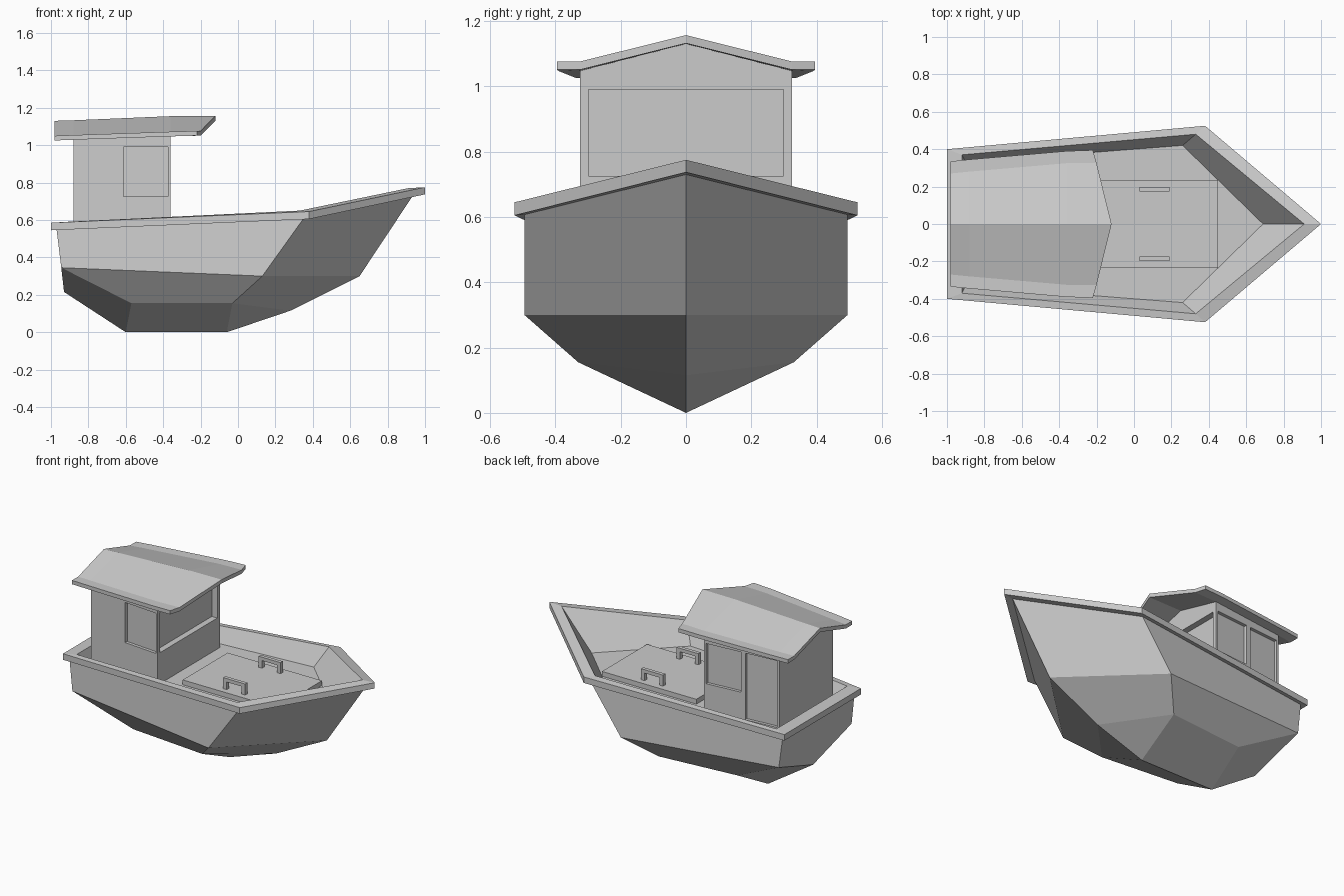
import bpy, bmesh, math
from mathutils import Matrix

if "Cube" in bpy.data.objects:
    bpy.data.objects.remove(bpy.data.objects["Cube"])


def finish(bm, name, mirror=False):
    """Turn a bmesh into an object, optionally mirrored across y = 0."""
    if mirror:
        geom = bm.verts[:] + bm.edges[:] + bm.faces[:]
        bmesh.ops.mirror(bm, geom=geom, axis='Y', merge_dist=0.0005)
        bmesh.ops.remove_doubles(bm, verts=bm.verts[:], dist=0.0005)
    bmesh.ops.recalc_face_normals(bm, faces=bm.faces[:])
    me = bpy.data.meshes.new(name)
    bm.to_mesh(me)
    bm.free()
    ob = bpy.data.objects.new(name, me)
    bpy.context.collection.objects.link(ob)
    return ob


def box(name, lo, hi, rot=0.0):
    """Box between two corners, turned about z around its centre."""
    bm = bmesh.new()
    size = [b - a for a, b in zip(lo, hi)]
    mid = [(a + b) / 2 for a, b in zip(lo, hi)]
    bmesh.ops.create_cube(bm, size=1, matrix=Matrix.Translation(mid)
                          @ Matrix.Rotation(rot, 4, 'Z') @ Matrix.Diagonal((*size, 1)))
    return finish(bm, name)


# Hull: half loops (stern centre, stern corner, shoulder, bow), from chine to deck
bm = bmesh.new()
DECK = 0.52


def half_loop(stern, shoulder, bow):
    pts = [(stern[0], 0, stern[2]), stern, shoulder, bow]
    return [bm.verts.new(p) for p in pts]


loops = [
    half_loop((-0.945, 0.38, 0.345), (0.13, 0.495, 0.30), (0.65, 0, 0.30)),    # chine
    half_loop((-0.97, 0.375, 0.55), (0.35, 0.495, 0.607), (0.935, 0, 0.73)),   # sheer
    half_loop((-1.0, 0.40, 0.545), (0.38, 0.525, 0.605), (1.0, 0, 0.737)),     # rail underside
    half_loop((-1.0, 0.40, 0.585), (0.38, 0.525, 0.645), (1.0, 0, 0.775)),     # rail top
    half_loop((-0.92, 0.37, 0.59), (0.33, 0.48, 0.65), (0.91, 0, 0.77)),       # rail inside
    half_loop((-0.90, 0.33, DECK), (0.26, 0.42, DECK), (0.69, 0, DECK)),       # deck edge
]
for a, b in zip(loops, loops[1:]):
    for i in range(3):
        bm.faces.new((a[i], a[i + 1], b[i + 1], b[i]))
bm.faces.new(loops[-1])
# Underbody below the chine
mid, corner, shoulder, bow = loops[0]
heel, keel_a, keel_b, fore, bilge_a, bilge_b = [bm.verts.new(p) for p in (
    (-0.93, 0, 0.215), (-0.6, 0, 0), (-0.06, 0, 0), (0.28, 0, 0.115),
    (-0.57, 0.28, 0.155), (-0.03, 0.33, 0.155))]
for f in ((mid, corner, heel), (corner, bilge_a, keel_a, heel),
          (corner, shoulder, bilge_b, bilge_a), (bilge_a, bilge_b, keel_b, keel_a),
          (shoulder, bow, fore, bilge_b), (bilge_b, fore, keel_b)):
    bm.faces.new(f)
finish(bm, "hull", mirror=True)

# Cabin: gabled body tapering toward the stern
bm = bmesh.new()
rings = []
for x, w, eave, ridge in ((-0.88, 0.28, 1.03, 1.108), (-0.36, 0.325, 1.052, 1.132)):
    rings.append([bm.verts.new((x, y, z)) for y, z in (
        (-w, DECK - 0.01), (w, DECK - 0.01), (w, eave), (0, ridge), (-w, eave))])
for i in range(5):
    j = (i + 1) % 5
    bm.faces.new((rings[0][i], rings[0][j], rings[1][j], rings[1][i]))
for r in rings:
    bm.faces.new(r)
cabin = finish(bm, "cabin")

# Recesses: windscreen, side windows and the door on the far side
taper = math.atan2(0.045, 0.52)


def side_cutter(x0, x1, z0, z1, side):
    y = 0.28 + 0.045 * ((x0 + x1) / 2 + 0.88) / 0.52
    ys = sorted((side * (y - 0.02), side * (y + 0.05)))
    return box("recess_cutter", (x0, ys[0], z0), (x1, ys[1], z1), side * taper)


cutters = [box("recess_cutter", (-0.40, -0.298, 0.725), (-0.30, 0.298, 0.99)),
           side_cutter(-0.615, -0.375, 0.725, 0.99, 1),
           side_cutter(-0.615, -0.375, 0.725, 0.99, -1),
           side_cutter(-0.865, -0.645, 0.55, 0.99, 1)]
bpy.context.view_layer.objects.active = cabin
for c in cutters:
    c.hide_render = True
    mod = cabin.modifiers.new("recess", 'BOOLEAN')
    mod.operation = 'DIFFERENCE'
    mod.solver = 'EXACT'
    mod.object = c
    bpy.ops.object.modifier_apply(modifier=mod.name)
    bpy.data.objects.remove(c)

# Roof: half sections (ridge, slope foot, eave), with a pointed front
bm = bmesh.new()
T = 0.025
sections = [
    ((-0.98, 0, 1.13), (-0.98, 0.27, 1.05), (-0.98, 0.335, 1.05)),
    ((-0.88, 0, 1.133), (-0.88, 0.28, 1.054), (-0.88, 0.345, 1.054)),
    ((-0.36, 0, 1.155), (-0.36, 0.325, 1.072), (-0.36, 0.39, 1.072)),
    ((-0.12, 0, 1.157), (-0.20, 0.325, 1.076), (-0.22, 0.395, 1.076)),
]
rows = []
for s in sections:
    top = [bm.verts.new(p) for p in s]
    rows.append(top + [bm.verts.new((x, y, z - T)) for x, y, z in reversed(s)])
for a, b in zip(rows, rows[1:]):
    for i in range(5):
        bm.faces.new((a[i], a[i + 1], b[i + 1], b[i]))
for r in (rows[0], rows[-1]):
    bm.faces.new((r[0], r[1], r[4], r[5]))
    bm.faces.new((r[1], r[2], r[3], r[4]))
finish(bm, "roof", mirror=True)

# Hatch cover with two handles
box("hatch", (-0.24, -0.235, DECK - 0.01), (0.45, 0.235, 0.552))
for side, y in (("near", -0.185), ("far", 0.185)):
    bm = bmesh.new()
    outline = [(0.03, 0.545), (0.03, 0.625), (0.19, 0.625), (0.19, 0.545),
               (0.165, 0.545), (0.165, 0.602), (0.055, 0.602), (0.055, 0.545)]
    face = bm.faces.new([bm.verts.new((x, y - 0.012, z)) for x, z in outline])
    ext = bmesh.ops.extrude_face_region(bm, geom=[face])
    moved = [v for v in ext["geom"] if isinstance(v, bmesh.types.BMVert)]
    bmesh.ops.translate(bm, verts=moved, vec=(0, 0.024, 0))
    finish(bm, side + "_handle")
